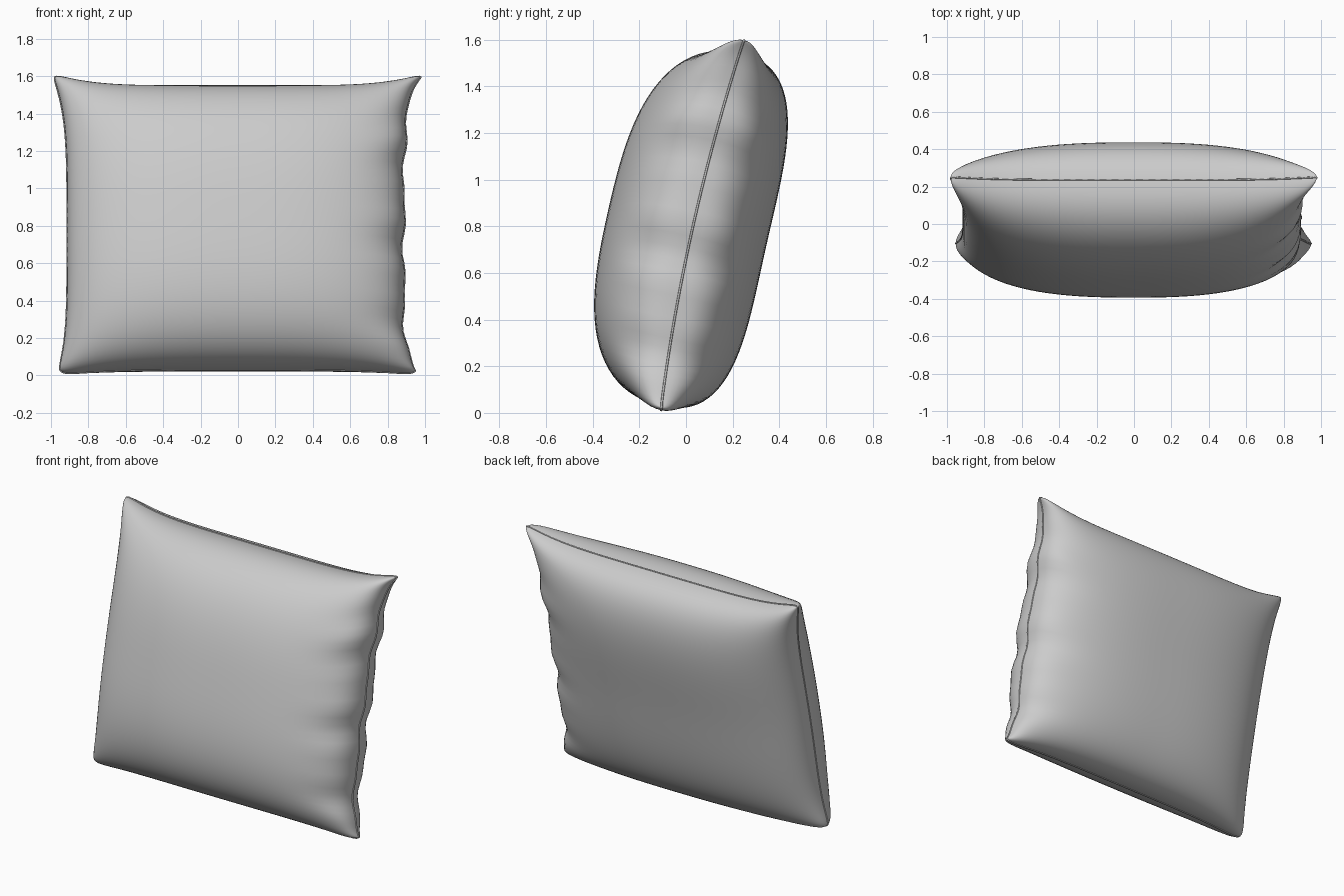
import bpy, bmesh, math
from mathutils import Vector

if "Cube" in bpy.data.objects:
    bpy.data.objects.remove(bpy.data.objects["Cube"])

N = 48                       # cells along each side of a panel
TILT = math.atan(0.225)      # the pillow leans back
OUT = Vector((0, -math.cos(TILT), math.sin(TILT)))


def material(name, color):
    mat = bpy.data.materials.new(name)
    mat.use_nodes = True
    mat.diffuse_color = color
    mat.node_tree.nodes["Principled BSDF"].inputs["Base Color"].default_value = color
    return mat


def wrinkle(u, v):
    """Gathered folds along the right-hand seam, strongest at the edge."""
    if u <= 0.5:
        return 0
    fold = math.sin(13 * v + 0.6) + 0.6 * math.sin(23 * v + 2)
    return fold * u ** 10 * (1 - v ** 8)


def seam_point(u, v):
    """Point on the middle sheet: concave sides with pulled-out corners."""
    a, b = abs(u), abs(v)
    if u < 0:
        half = 0.913 + 0.06 * b ** 5
    else:
        half = 0.885 + 0.088 * b ** 8
    half += 0.03 * max(v, 0) ** 3
    blunt = 0.025 * (a * b) ** 25
    x = u * (half - blunt) + 0.008 * wrinkle(u, v)
    low = 0.03 - 0.03 * a ** 4
    high = 1.54 + 0.08 * a ** 5
    z = low + (high - low) * (v + 1) / 2 - v * blunt
    y = -0.11 + 0.225 * z - 0.04 * (1 - v * v)
    return Vector((x, y, z))


def puff(u, v):
    """Filling depth, zero at the seam and nearly flat in the middle."""
    across = max(0, 1 - abs(u) ** 2.6) ** 0.4
    upright = max(0, 1 - abs(v) ** 3.3) ** 0.42
    return across * upright * (1 + 0.1 * wrinkle(u, v))


def ease(t):
    return math.sin(t * math.pi / 2)


grey = material("grey fabric", (0.6, 0.6, 0.6, 1))

# Front and back panels, joined along the seam
bm = bmesh.new()
for depth in (0.37, -0.325):
    panel = bmesh.ops.create_grid(bm, x_segments=N, y_segments=N, size=1)
    for vert in panel["verts"]:
        u, v = ease(vert.co.x), ease(vert.co.y)
        vert.co = seam_point(u, v) + OUT * depth * puff(u, v)
bmesh.ops.remove_doubles(bm, verts=bm.verts, dist=0.0002)
bmesh.ops.recalc_face_normals(bm, faces=bm.faces)
mesh = bpy.data.meshes.new("pillow_body")
bm.to_mesh(mesh)
bm.free()
body = bpy.data.objects.new("pillow_body", mesh)
bpy.context.collection.objects.link(body)
mesh.materials.append(grey)
bpy.context.view_layer.objects.active = body
body.select_set(True)
bpy.ops.object.shade_smooth_by_angle(angle=math.radians(50))

# Thin sewn edge running all the way round
steps = [ease(-1 + 2 * i / N) for i in range(N)]
loop = [(t, -1) for t in steps] + [(1, t) for t in steps]
loop += [(-t, 1) for t in steps] + [(-1, -t) for t in steps]
curve = bpy.data.curves.new("seam_edge", "CURVE")
curve.dimensions = "3D"
curve.bevel_depth = 0.005
curve.bevel_resolution = 1
spline = curve.splines.new("POLY")
spline.points.add(len(loop) - 1)
spline.use_cyclic_u = True
for point, (u, v) in zip(spline.points, loop):
    point.co = (*seam_point(u, v), 1)
seam = bpy.data.objects.new("seam_edge", curve)
curve.materials.append(grey)
bpy.context.collection.objects.link(seam)
